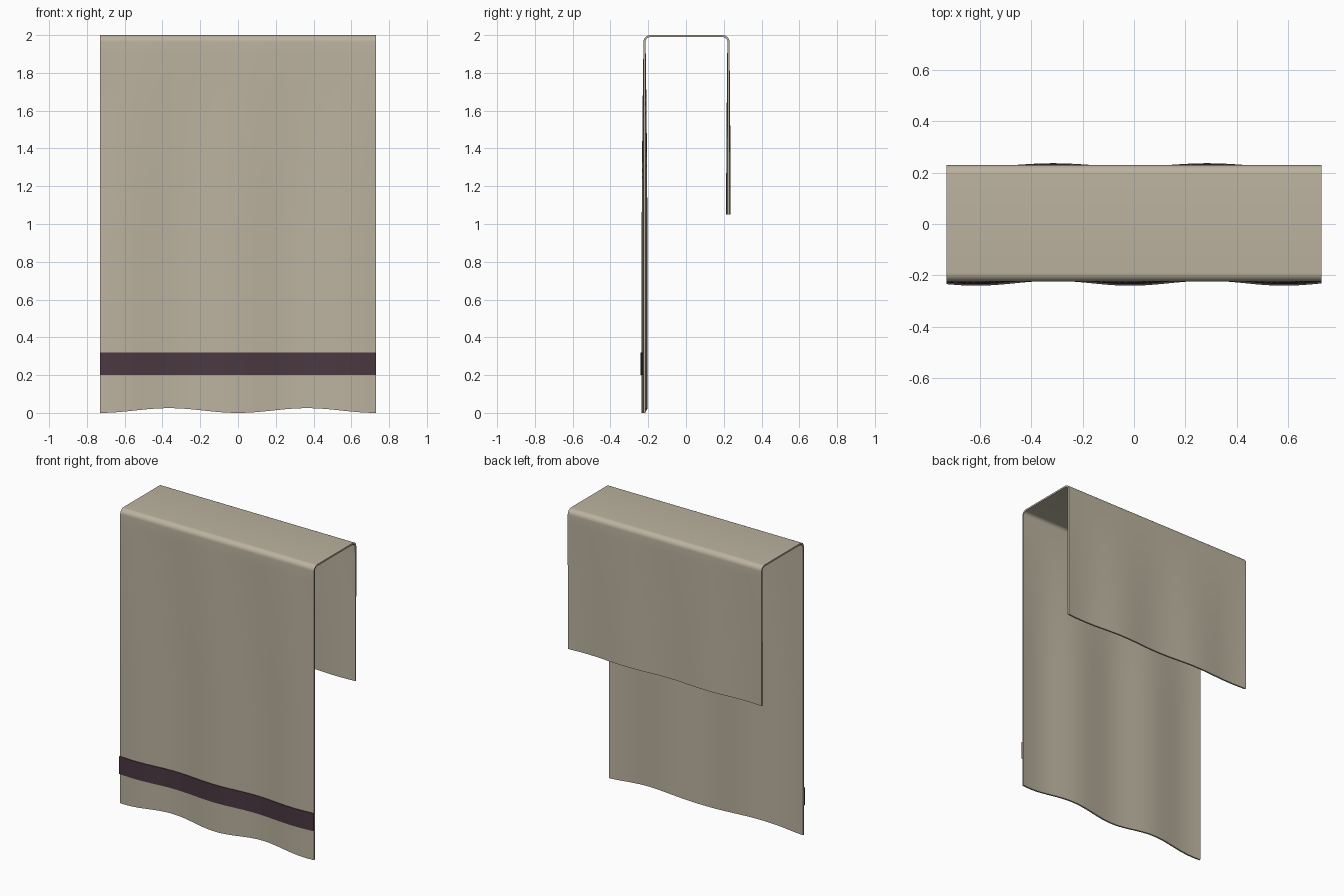
import bpy, bmesh, math

if "Cube" in bpy.data.objects:
    bpy.data.objects.remove(bpy.data.objects["Cube"])

HALF_W = 0.73
COLS = 64


def material(name, rgb):
    m = bpy.data.materials.new(name)
    m.diffuse_color = (*rgb, 1)
    m.use_nodes = True
    m.node_tree.nodes["Principled BSDF"].inputs["Base Color"].default_value = m.diffuse_color
    return m


def fold(x, y, z):
    """Add soft vertical folds that fade in below the top bend."""
    d = min(1.0, max(0.0, (1.96 - z) / 0.95))
    ramp = d * (1.6 - 0.6 * d)
    amp = 0.0095 if y < 0 else 0.007
    y -= amp * ramp * math.cos(2 * math.pi * (x + 0.015) / 0.6)
    # scalloped front hem
    if y < 0 and z < 0.2:
        z += 0.0125 * (1 - math.cos(2 * math.pi * x / HALF_W)) * (1 - z / 0.2)
    return x, y, z


def cloth(name, profile, thickness, offset, mat):
    """Sweep a (y, z) profile across x, fold it and give it thickness."""
    bm = bmesh.new()
    rows = []
    for y, z in profile:
        rows.append([bm.verts.new(fold(-HALF_W + 2 * HALF_W * i / COLS, y, z))
                     for i in range(COLS + 1)])
    for a, b in zip(rows, rows[1:]):
        for i in range(COLS):
            bm.faces.new((a[i], a[i + 1], b[i + 1], b[i]))
    me = bpy.data.meshes.new(name)
    bm.to_mesh(me)
    bm.free()
    ob = bpy.data.objects.new(name, me)
    bpy.context.collection.objects.link(ob)
    me.materials.append(mat)
    sol = ob.modifiers.new("thickness", 'SOLIDIFY')
    sol.thickness = thickness
    sol.offset = offset
    bpy.context.view_layer.objects.active = ob
    ob.select_set(True)
    bpy.ops.object.modifier_apply(modifier=sol.name)
    bpy.ops.object.shade_smooth_by_angle(angle=math.radians(40))
    ob.select_set(False)
    return ob


def bend(cy, cz, r, a0, a1, n=8):
    return [(cy + r * math.cos(math.radians(a0 + (a1 - a0) * i / n)),
             cz + r * math.sin(math.radians(a0 + (a1 - a0) * i / n)))
            for i in range(n + 1)]


# Draped towel: long front, flat top, short back
R = 0.035
front_y, back_y, top = -0.225, 0.23, 2.0
profile = [(front_y, (top - R) * i / 30) for i in range(30)]
profile += bend(front_y + R, top - R, R, 180, 90)
profile += bend(back_y - R, top - R, R, 90, 0)
profile += [(back_y, top - R + (1.05 - top + R) * i / 16) for i in range(1, 17)]
cloth("towel", profile, 0.011, -1, material("linen", (0.50, 0.45, 0.35)))

# Dark woven stripe near the front hem
stripe = [(front_y + 0.002, 0.2 + 0.04 * i) for i in range(4)]
cloth("hem_stripe", stripe, 0.008, 1, material("plum", (0.07, 0.04, 0.055)))
